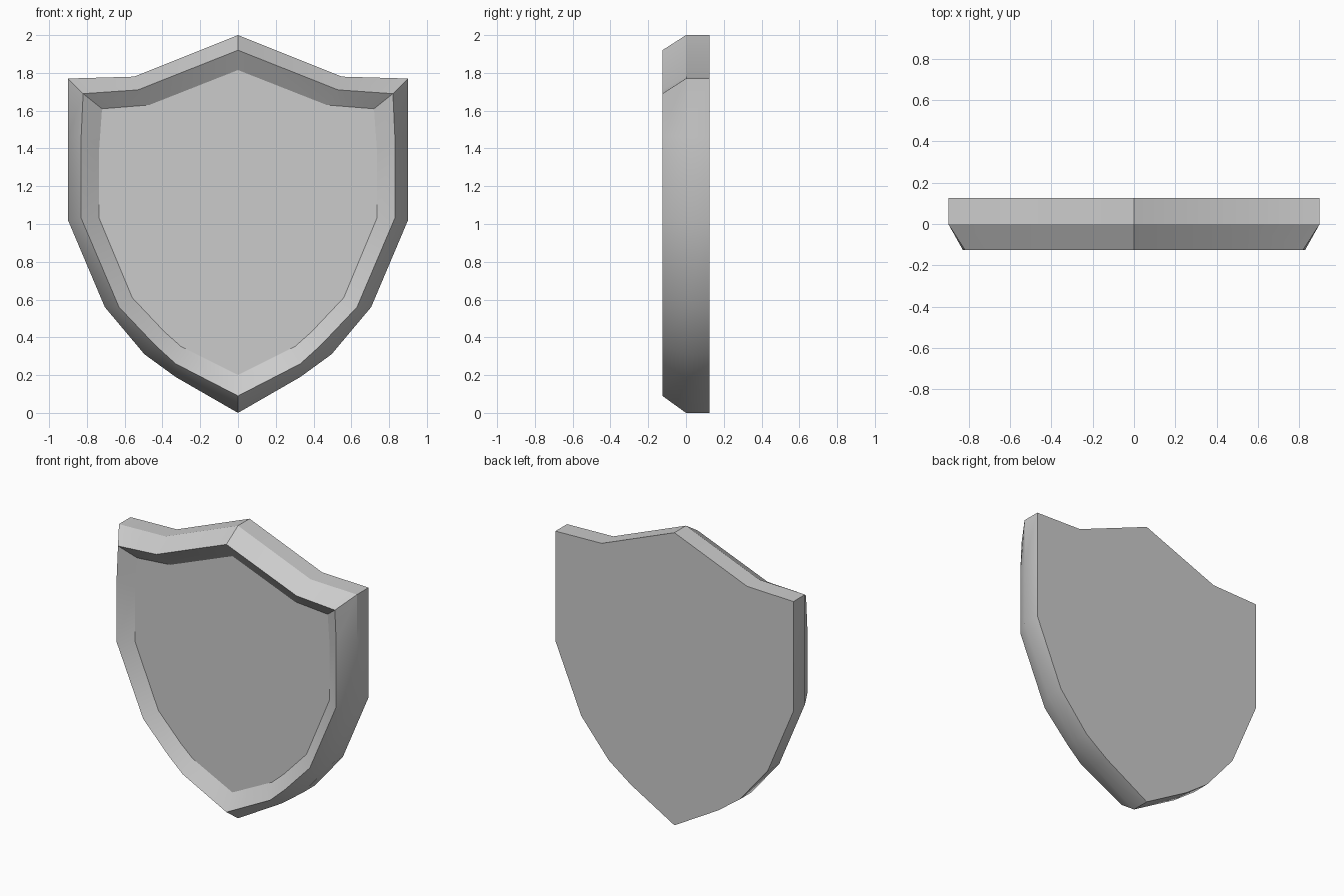
import bpy, bmesh

if "Cube" in bpy.data.objects:
    bpy.data.objects.remove(bpy.data.objects["Cube"])

# Right-half outlines (x, z), from top point down to bottom point
outer = [(0, 2.0), (0.55, 1.78), (0.90, 1.77), (0.90, 1.46), (0.90, 1.02),
         (0.705, 0.56), (0.495, 0.31), (0.33, 0.19), (0, 0)]
ridge = [(0, 1.92), (0.53, 1.71), (0.82, 1.69), (0.83, 1.47), (0.83, 1.03),
         (0.63, 0.56), (0.44, 0.36), (0.33, 0.26), (0, 0.09)]
inner = [(0, 1.815), (0.47, 1.63), (0.72, 1.61), (0.735, 1.40), (0.735, 1.03),
         (0.56, 0.61), (0.39, 0.43), (0.30, 0.35), (0, 0.20)]

bm = bmesh.new()


def loop(half, y):
    """Mirror a half outline into a closed ring of vertices at depth y."""
    full = half + [(-x, z) for x, z in half[-2:0:-1]]
    return [bm.verts.new((x, y, z)) for x, z in full]


# Rings: back edge, front of the side wall, raised rim crest, recessed panel edge
rings = [loop(outer, 0.125), loop(outer, 0.0), loop(ridge, -0.125), loop(inner, -0.06)]
for a, b in zip(rings, rings[1:]):
    n = len(a)
    for i in range(n):
        j = (i + 1) % n
        bm.faces.new((a[i], a[j], b[j], b[i]))

# Flat back and recessed front panel
bm.faces.new(rings[0])
bm.faces.new(rings[-1])
bmesh.ops.recalc_face_normals(bm, faces=bm.faces[:])

mesh = bpy.data.meshes.new("shield")
bm.to_mesh(mesh)
bm.free()
shield = bpy.data.objects.new("shield", mesh)
bpy.context.collection.objects.link(shield)

# Soften shallow bends, keep the rim edges crisp
bpy.context.view_layer.objects.active = shield
shield.select_set(True)
bpy.ops.object.shade_smooth_by_angle(angle=0.52)
